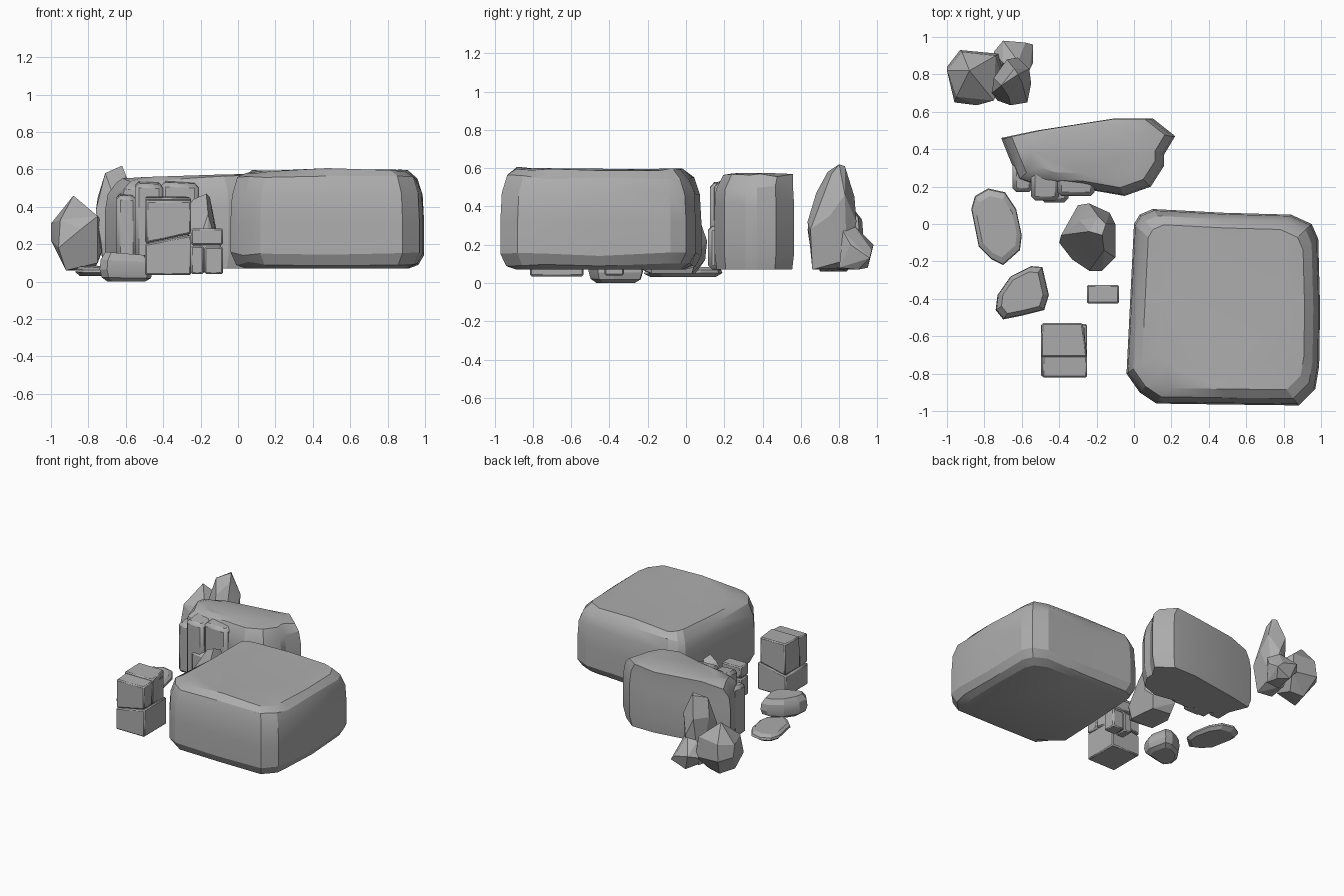
import bpy, bmesh, math, random
from mathutils import Vector

if "Cube" in bpy.data.objects:
    bpy.data.objects.remove(bpy.data.objects["Cube"])

random.seed(4)
stone = bpy.data.materials.new("stone grey")
stone.diffuse_color = (0.42, 0.42, 0.42, 1)
stone.use_nodes = True
stone.node_tree.nodes["Principled BSDF"].inputs["Base Color"].default_value = stone.diffuse_color


def finish(name, bm, bevel=0.0, angle=25):
    """Turn a bmesh into a shaded object, optionally with chipped edges."""
    bmesh.ops.recalc_face_normals(bm, faces=bm.faces)
    mesh = bpy.data.meshes.new(name)
    bm.to_mesh(mesh)
    bm.free()
    mesh.materials.append(stone)
    ob = bpy.data.objects.new(name, mesh)
    bpy.context.collection.objects.link(ob)
    if bevel:
        mod = ob.modifiers.new("worn edges", 'BEVEL')
        mod.width, mod.segments, mod.limit_method = bevel, 1, 'ANGLE'
    bpy.ops.object.select_all(action='DESELECT')
    bpy.context.view_layer.objects.active = ob
    ob.select_set(True)
    bpy.ops.object.shade_smooth_by_angle(angle=math.radians(angle))
    return ob


def loft(name, outline, rings, tilt=(0, 0), jitter=0.0, bevel=0.0, angle=25):
    """Stack copies of a plan outline: each ring is (z, scale, dx, dy)."""
    bm = bmesh.new()
    cx = (min(p[0] for p in outline) + max(p[0] for p in outline)) / 2
    cy = (min(p[1] for p in outline) + max(p[1] for p in outline)) / 2
    layers = []
    for i, (z, s, dx, dy) in enumerate(rings):
        layer = []
        for x, y in outline:
            px, py = (x - cx) * s, (y - cy) * s
            up = i / (len(rings) - 1)
            pz = z + (tilt[0] * px + tilt[1] * py) * up
            if 0 < i < len(rings) - 1:
                pz += random.uniform(-jitter, jitter)
            layer.append(bm.verts.new((cx + px + dx, cy + py + dy, pz)))
        layers.append(layer)
    n = len(outline)
    for a, b in zip(layers, layers[1:]):
        for k in range(n):
            bm.faces.new((a[k], a[(k + 1) % n], b[(k + 1) % n], b[k]))
    bm.faces.new(layers[0][::-1])
    bm.faces.new(layers[-1])
    return finish(name, bm, bevel, angle)


def hull(name, points, bevel=0.0, angle=14):
    """Faceted convex rock around a few corner points."""
    bm = bmesh.new()
    for p in points:
        bm.verts.new(p)
    res = bmesh.ops.convex_hull(bm, input=bm.verts)
    bmesh.ops.delete(bm, geom=[v for v in res["geom_interior"] if isinstance(v, bmesh.types.BMVert)],
                     context='VERTS')
    bmesh.ops.dissolve_limit(bm, angle_limit=math.radians(8), verts=bm.verts, edges=bm.edges)
    return finish(name, bm, bevel, angle)


def block(name, x, y, z, lean=(0, 0), bevel=0.008):
    """Hewn box; lean raises the top along x and y."""
    pts = []
    for px in x:
        for py in y:
            pts.append((px, py, z[0]))
            pts.append((px, py, z[1] + lean[0] * (px - x[0]) + lean[1] * (py - y[0])))
    return hull(name, pts, bevel, 20)


# Large flat-topped slab
loft("large_slab",
     [(-.04, -.80), (-.02, -.40), (.0, .0), (.03, .05), (.10, .08), (.48, .06), (.84, .05),
      (.95, .0), (.985, -.08), (.995, -.45), (.99, -.76), (.97, -.88), (.88, -.97),
      (.48, -.965), (.12, -.96), (.03, -.90)],
     [(.07, .84, 0, 0), (.095, .94, 0, 0), (.15, 1, 0, 0), (.32, 1, 0, 0), (.47, .985, 0, 0),
      (.55, .93, 0, 0), (.592, .84, 0, 0), (.594, .66, 0, 0)],
     tilt=(.008, -.01), jitter=.012, angle=22)

# Long boulder behind the slab
loft("long_boulder",
     [(-.71, .46), (-.52, .50), (-.10, .565), (.10, .565), (.22, .47), (.16, .37), (.16, .31),
      (.09, .20), (-.05, .15), (-.28, .19), (-.50, .20), (-.62, .24), (-.67, .36)],
     [(.07, .95, 0, 0), (.16, 1, 0, 0), (.40, 1, 0, 0), (.49, .97, 0, 0),
      (.55, .88, 0, .02), (.565, .70, 0, .03)],
     tilt=(.03, -.02), jitter=.015, angle=25)

# Broken flakes along the front of the long boulder
for i, (x, y, z) in enumerate([((-.65, -.54), (.17, .33), (.07, .46)),
                               ((-.55, -.40), (.125, .32), (.07, .525)),
                               ((-.41, -.21), (.15, .32), (.07, .53)),
                               ((-.50, -.35), (.115, .22), (.07, .30))]):
    block(f"boulder_flake_{i + 1}", x, y, z, (-.05, .1), .022)

# Cluster in the far corner
hull("cluster_left_rock",
     [(-1, .84, .22), (-1, .82, .31), (-.93, .93, .20), (-.92, .92, .33), (-.88, .82, .46),
      (-.74, .90, .34), (-.72, .91, .18), (-.70, .78, .27), (-.75, .66, .35), (-.84, .635, .28),
      (-.96, .65, .18), (-.95, .68, .33), (-.75, .70, .10), (-.92, .70, .06), (-.88, .84, .06),
      (-.77, .82, .07)])
hull("cluster_tall_rock",
     [(-.76, .70, .38), (-.75, .78, .45), (-.71, .74, .58), (-.62, .80, .62), (-.64, .83, .61),
      (-.60, .76, .57), (-.56, .83, .46), (-.55, .75, .35), (-.57, .65, .28), (-.66, .635, .32),
      (-.73, .66, .20), (-.68, .88, .45), (-.62, .89, .32), (-.58, .84, .12), (-.60, .66, .07),
      (-.72, .68, .07), (-.70, .84, .08), (-.67, .68, .47)])
hull("cluster_small_rock",
     [(-.75, .92, .18), (-.70, .98, .20), (-.58, .97, .17), (-.54, .96, .13), (-.54, .86, .20),
      (-.56, .82, .27), (-.62, .87, .31), (-.70, .86, .28), (-.72, .82, .15), (-.66, .95, .08),
      (-.58, .90, .07), (-.57, .80, .08), (-.68, .80, .07)])

# Upright rock in the gap
hull("upright_rock",
     [(-.40, -.10, .10), (-.39, -.06, .20), (-.30, .10, .12), (-.24, .11, .22), (-.13, .06, .14),
      (-.10, .0, .20), (-.10, -.18, .14), (-.17, -.25, .08), (-.24, -.25, .12), (-.33, -.19, .05),
      (-.30, .05, .05), (-.15, .03, .05), (-.13, -.18, .05), (-.24, -.04, .44), (-.17, -.06, .47),
      (-.15, .0, .45), (-.19, .04, .42), (-.16, -.14, .36), (-.29, .02, .33)])

# Two flat pebbles
loft("thin_pebble",
     [(-.87, .08), (-.85, .15), (-.78, .19), (-.69, .17), (-.63, .08), (-.60, -.06), (-.61, -.14),
      (-.70, -.22), (-.76, -.19), (-.83, -.12)],
     [(.03, .82, 0, 0), (.05, 1, 0, 0), (.065, .97, 0, 0), (.08, .8, 0, 0)], tilt=(0, .03), angle=20)
loft("round_pebble",
     [(-.74, -.46), (-.73, -.38), (-.66, -.28), (-.55, -.225), (-.49, -.23), (-.455, -.38),
      (-.48, -.46), (-.60, -.49), (-.70, -.51)],
     [(0, .7, 0, 0), (.02, .92, 0, 0), (.06, 1, 0, 0), (.11, .96, 0, 0), (.15, .78, 0, 0)],
     tilt=(-.08, 0), angle=20)

# Tall hewn block: cracked across the middle, stepped on top
block("tall_block_lower", (-.498, -.25), (-.815, -.535), (.035, .20), (.20, 0))
block("tall_block_core", (-.485, -.262), (-.80, -.55), (.10, .42))
hull("tall_block_upper_front",
     [(x, y, z) for x, a, b in ((-.49, .207, .44), (-.25, .257, .44))
      for y, z in ((-.82, a), (-.82, b - .008), (-.72, a), (-.70, b))], .008, 20)
hull("tall_block_upper_back",
     [(x, y, z) for x, x2, a in ((-.498, -.495, .207), (-.25, -.275, .257))
      for x, y, z in ((x, -.715, a), (x, -.71, .45), (x2, -.53, a), (x2, -.53, .455))], .008, 20)

# Short hewn block: three cracked pieces
block("short_block_left", (-.252, -.185), (-.425, -.325), (.04, .19))
block("short_block_right", (-.178, -.08), (-.425, -.325), (.04, .185))
block("short_block_core", (-.24, -.09), (-.415, -.335), (.05, .25))
block("short_block_cap", (-.25, -.08), (-.425, -.325), (.197, .285))
